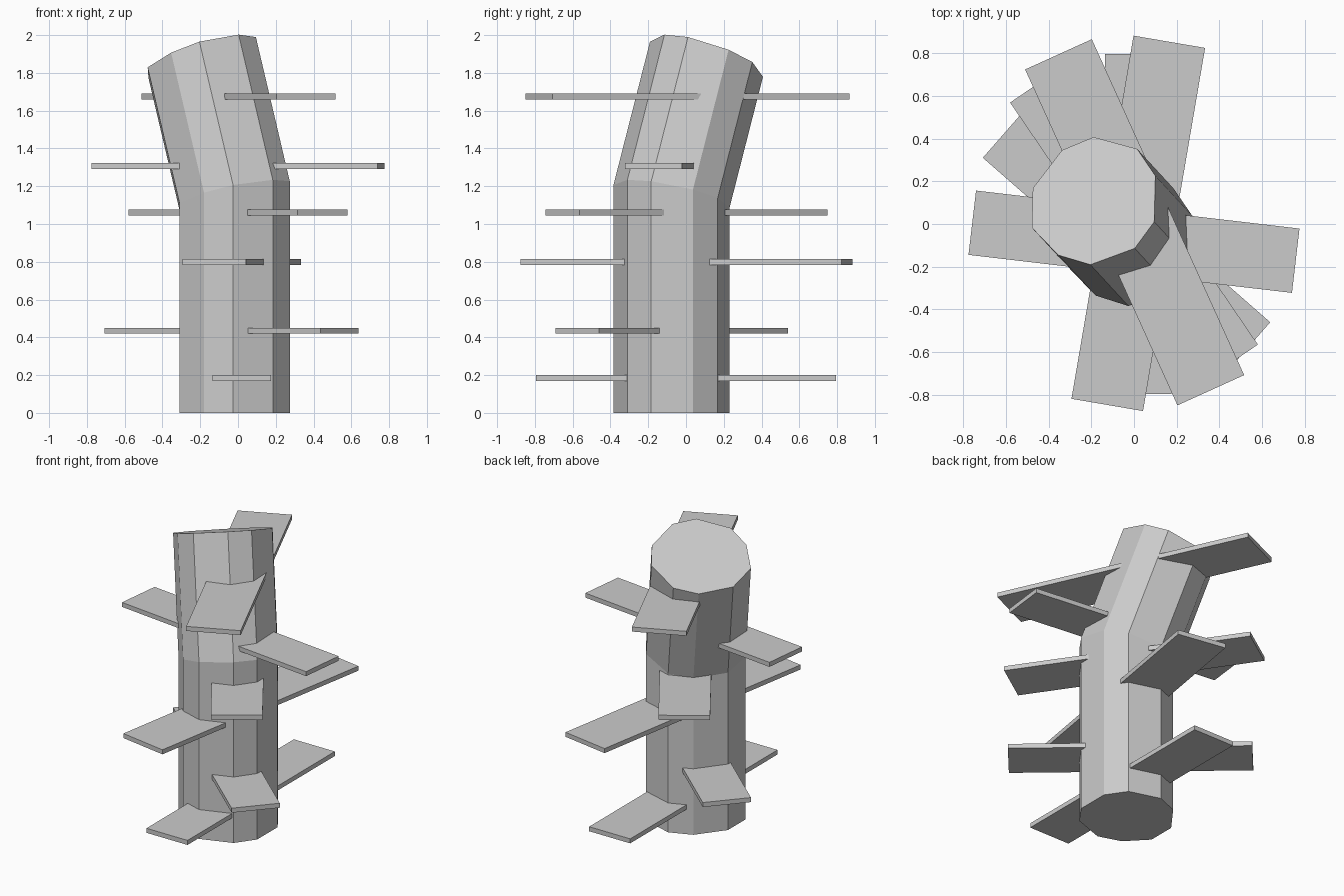
import bpy, bmesh
from math import radians
from mathutils import Vector

if "Cube" in bpy.data.objects:
    bpy.data.objects.remove(bpy.data.objects["Cube"])

# Trunk: ten-sided post that bends at mid height, with a slanted flat top
OUTLINE = [(-0.31, -0.20), (-0.18, -0.335), (-0.026, -0.384), (0.184, -0.31),
           (0.274, -0.184), (0.274, 0.037), (0.184, 0.168), (-0.026, 0.23),
           (-0.175, 0.17), (-0.31, -0.01)]
LEAN = Vector((-0.235, 0.255, 1))


def bend_height(x, y):
    return 1.135 + 0.2 * x - 0.2 * y


def top_point(p):
    # follow the lean from the bend up to the slanted top plane
    sx, sy, base = 0.295, -0.319, 1.965
    t = (base + sx * p.x + sy * p.y - p.z) / (1 - sx * LEAN.x - sy * LEAN.y)
    return p + LEAN * t


def make_trunk():
    bm = bmesh.new()
    bottom = [Vector((x, y, 0)) for x, y in OUTLINE]
    bend = [Vector((x, y, bend_height(x, y))) for x, y in OUTLINE]
    top = [top_point(p) for p in bend]
    rings = [[bm.verts.new(p) for p in ring] for ring in (bottom, bend, top)]
    n = len(OUTLINE)
    for lo, hi in zip(rings, rings[1:]):
        for i in range(n):
            j = (i + 1) % n
            bm.faces.new((lo[i], lo[j], hi[j], hi[i]))
    bm.faces.new(rings[0][::-1])
    bm.faces.new(rings[-1])
    bmesh.ops.recalc_face_normals(bm, faces=bm.faces)
    mesh = bpy.data.meshes.new("trunk")
    bm.to_mesh(mesh)
    bm.free()
    bpy.context.collection.objects.link(bpy.data.objects.new("trunk", mesh))


# Planks: flat boards pushed right through the trunk
def make_plank(i, x, y, z, length, width, angle):
    bpy.ops.mesh.primitive_cube_add(size=1, location=(x, y, z),
                                    rotation=(0, 0, radians(angle)))
    plank = bpy.context.object
    plank.name = f"plank_{i}"
    plank.scale = (length, width, 0.031)


make_trunk()
PLANKS = [  # x, y, z, length, width, angle
    (0.02, 0.0, 0.185, 1.59, 0.31, 90),
    (-0.035, -0.075, 0.435, 1.52, 0.307, -41.2),
    (0.02, 0.003, 0.799, 1.725, 0.34, 80.3),
    (0.0, 0.002, 1.06, 1.59, 0.32, -55.7),
    (0.0, -0.083, 1.308, 1.525, 0.303, -6.7),
    (0.003, 0.008, 1.675, 1.727, 0.343, -65.6),
]
for i, p in enumerate(PLANKS, 1):
    make_plank(i, *p)
